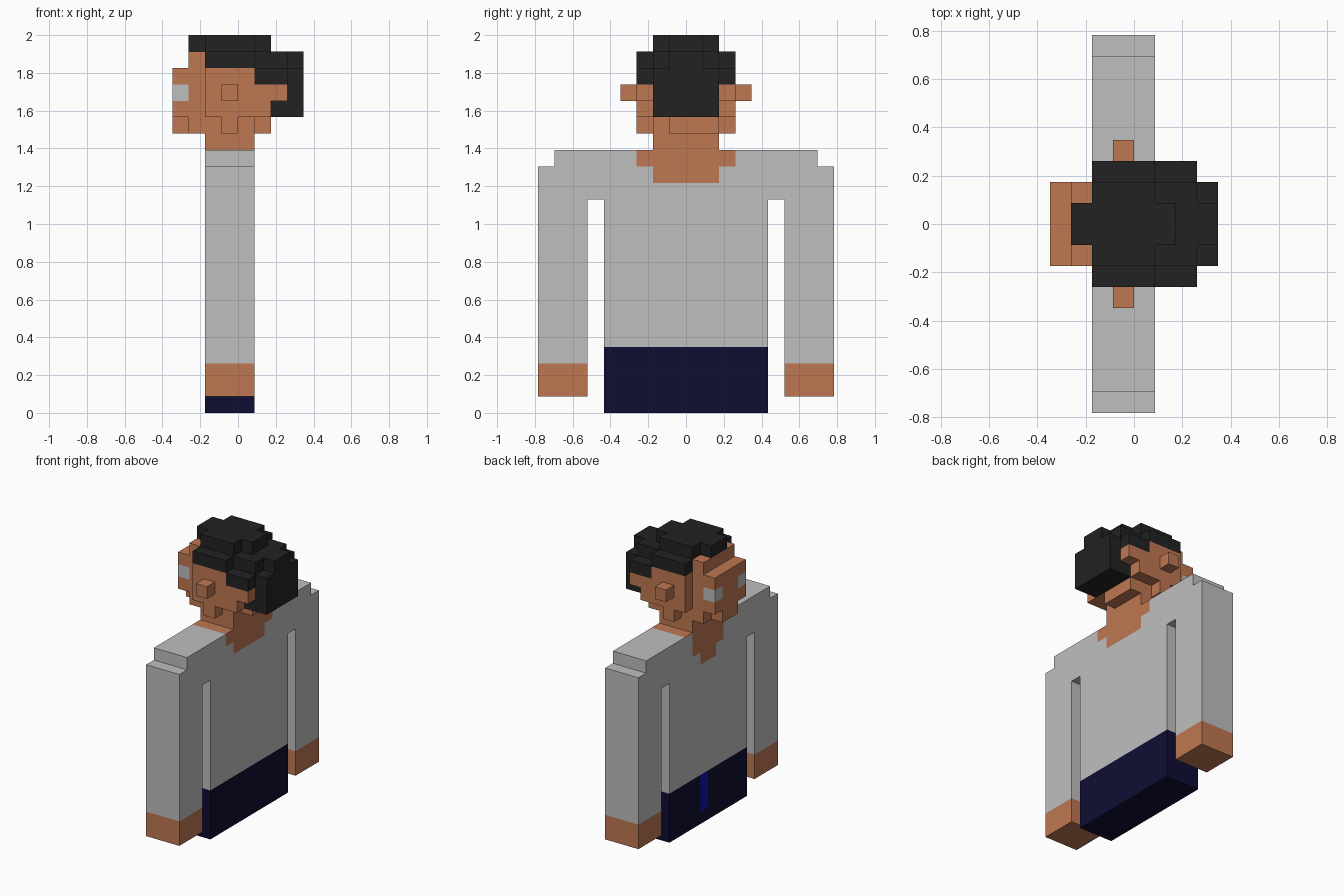
import bpy
import bmesh

if "Cube" in bpy.data.objects:
    bpy.data.objects.remove(bpy.data.objects["Cube"])

U = 2 / 23  # edge length of one block

COLOURS = {
    "light_grey": (0.52, 0.52, 0.52),
    "skin": (0.52, 0.185, 0.084),
    "black_hair": (0.016, 0.016, 0.016),
    "navy": (0.0045, 0.004, 0.033),
    "bright_blue": (0.004, 0.004, 0.42),
}
MATS = {}
for name, rgb in COLOURS.items():
    MATS[name] = bpy.data.materials.new(name)
    MATS[name].diffuse_color = (*rgb, 1)
NAMES = list(COLOURS)

cells = {}  # (x, y, z) -> (part, colour)


def box(part, colour, x, y, z):
    """Fill a block range; later boxes replace earlier ones."""
    for i in range(*x):
        for j in range(*y):
            for k in range(*z):
                cells[i, j, k] = (part, colour)


def pair(part, colour, x, y, z):
    """Fill a block range and its mirror across y."""
    box("left_" + part, colour, x, y, z)
    box("right_" + part, colour, x, (-y[1], -y[0]), z)


# Body
D = (-2, 1)
box("trousers", "navy", D, (-5, 5), (0, 4))
box("shirt", "light_grey", D, (-5, 5), (4, 16))
pair("sleeve", "light_grey", D, (5, 9), (13, 15))
pair("sleeve", "light_grey", D, (5, 8), (15, 16))
pair("sleeve", "light_grey", D, (6, 9), (3, 13))
pair("hand", "skin", D, (6, 9), (1, 3))

# Neck and head
box("neck", "skin", D, (-2, 2), (16, 17))
box("head", "skin", (-3, 1), (-2, 2), (17, 18))
box("head", "skin", (1, 2), (-1, 2), (17, 18))
box("head", "skin", (-4, -3), (-1, 1), (17, 18))
box("head", "skin", (-4, 3), (-2, 2), (18, 21))
box("head", "skin", (-3, -2), (-2, 2), (21, 22))
pair("cheek", "skin", (-2, 1), (2, 3), (18, 21))
pair("cheek", "skin", (1, 2), (2, 3), (18, 20))
pair("cheek", "skin", (2, 3), (2, 3), (19, 20))
pair("jaw", "skin", (-1, 0), (2, 3), (17, 18))
pair("ear", "skin", (-1, 0), (3, 4), (19, 20))
pair("eye", "light_grey", (-4, -3), (1, 2), (19, 20))

# Hair: crown, rim, sides and back
box("hair", "black_hair", (-2, 1), (-2, 2), (22, 23))
box("hair", "black_hair", (-3, 2), (-1, 1), (22, 23))
box("hair", "black_hair", (-2, 3), (-2, 2), (21, 22))
box("hair", "black_hair", (3, 4), (-1, 1), (21, 22))
box("hair", "black_hair", (3, 4), (-2, 2), (18, 21))
box("hair", "black_hair", (2, 3), (-2, 2), (18, 19))
for y in ((2, 3), (-3, -2)):
    box("hair", "black_hair", (-2, 1), y, (21, 22))
    box("hair", "black_hair", (1, 3), y, (20, 21))


def paint(part, colour, cell, normal):
    """Colour of one block face: neckline and fly are set by direction."""
    _, y, z = cell
    side = abs(y + 0.5)
    if part == "shirt":
        back_v = normal[0] == 1 and ((side < 3 and z == 15) or (side < 2 and z == 14))
        front_v = normal[0] == -1 and ((side < 2 and z >= 14) or (side < 1 and z == 13))
        top = normal[2] == 1 and side < 3
        if back_v or front_v or top:
            return "skin"
    if part == "trousers" and normal[0] == -1 and y == 0 and z >= 1:
        return "bright_blue"
    return colour


# Corner loops of a block face for each outward direction
FACES = {}
for axis in range(3):
    for sign in (-1, 1):
        loop = [(0, 0), (1, 0), (1, 1), (0, 1)]
        if sign < 0:
            loop.reverse()
        corners = []
        for a, b in loop:
            c = [0, 0, 0]
            c[axis] = int(sign > 0)
            c[(axis + 1) % 3] = a
            c[(axis + 2) % 3] = b
            corners.append(c)
        FACES[tuple(sign if n == axis else 0 for n in range(3))] = corners


def build(part):
    """Make one object from the exposed block faces of a part."""
    bm = bmesh.new()
    verts = {}
    for cell, (owner, colour) in cells.items():
        if owner != part:
            continue
        for normal, corners in FACES.items():
            if tuple(c + n for c, n in zip(cell, normal)) in cells:
                continue
            loop = []
            for corner in corners:
                key = tuple(c + d for c, d in zip(cell, corner))
                if key not in verts:
                    verts[key] = bm.verts.new([v * U for v in key])
                loop.append(verts[key])
            face = bm.faces.new(loop)
            face.material_index = NAMES.index(paint(part, colour, cell, normal))
    mesh = bpy.data.meshes.new(part)
    bm.to_mesh(mesh)
    bm.free()
    for name in NAMES:
        mesh.materials.append(MATS[name])
    bpy.context.collection.objects.link(bpy.data.objects.new(part, mesh))


for part in sorted({p for p, _ in cells.values()}):
    build(part)

for m in bpy.data.materials:
    if m.users and not m.is_grease_pencil:
        m.use_nodes = True
        m.node_tree.nodes["Principled BSDF"].inputs["Base Color"].default_value = m.diffuse_color
